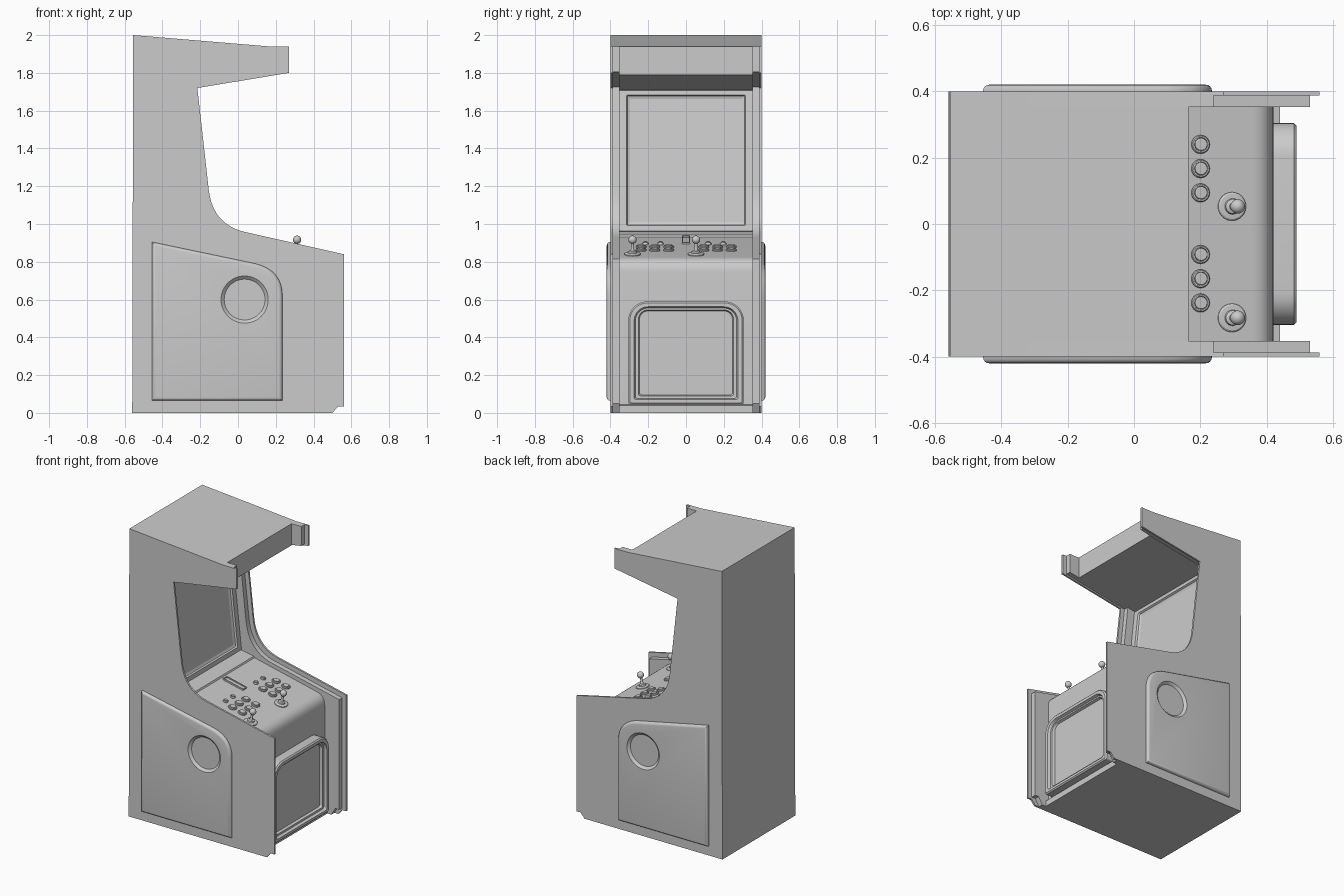
import bpy, bmesh, math
from mathutils import Matrix, Vector

if "Cube" in bpy.data.objects:
    bpy.data.objects.remove(bpy.data.objects["Cube"])

SLOPE = 0.225  # fall of the control deck towards the player


def finish(name, bm):
    bmesh.ops.recalc_face_normals(bm, faces=bm.faces)
    me = bpy.data.meshes.new(name)
    bm.to_mesh(me)
    bm.free()
    ob = bpy.data.objects.new(name, me)
    bpy.context.collection.objects.link(ob)
    return ob


def curve(a, c, b, n=10):
    """Quadratic arc from a to b pulled towards c."""
    return [tuple((1 - t) ** 2 * p + 2 * t * (1 - t) * q + t * t * r
                  for p, q, r in zip(a, c, b)) for t in (i / n for i in range(n + 1))]


def prism(name, pts, y0, y1, bevel=0):
    """Extrude an (x, z) profile from y0 to y1, optionally rounding the y1 rim."""
    bm = bmesh.new()
    a = [bm.verts.new((x, y0, z)) for x, z in pts]
    b = [bm.verts.new((x, y1, z)) for x, z in pts]
    bm.faces.new(a)
    bm.faces.new(b)
    for i in range(len(pts)):
        j = (i + 1) % len(pts)
        bm.faces.new((a[i], a[j], b[j], b[i]))
    if bevel:
        rim = set(b)
        edges = [e for e in bm.edges if all(v in rim for v in e.verts)]
        bmesh.ops.recalc_face_normals(bm, faces=bm.faces)
        bmesh.ops.bevel(bm, geom=edges, offset=bevel, segments=4, profile=0.5, affect='EDGES')
    return finish(name, bm)


def skin(name, loops, mat):
    """Bridge matching loops of points and cap both ends."""
    bm = bmesh.new()
    rows = [[bm.verts.new(mat @ Vector(p)) for p in loop] for loop in loops]
    n = len(rows[0])
    for r, s in zip(rows, rows[1:]):
        for i in range(n):
            j = (i + 1) % n
            bm.faces.new((r[i], r[j], s[j], s[i]))
    bm.faces.new(rows[0])
    bm.faces.new(rows[-1])
    return finish(name, bm)


def panel_loop(half, v0, v1, rt, rb, w):
    """Rectangle with rounded top (rt) and bottom (rb) corners at height w."""
    out = []
    for su, v, sv, r, a0 in ((1, v0, 1, rb, 270), (1, v1, -1, rt, 0),
                             (-1, v1, -1, rt, 90), (-1, v0, 1, rb, 180)):
        for k in range(9):
            a = math.radians(a0 + k * 11.25)
            out.append((su * (half - r) + r * math.cos(a), v + sv * r + r * math.sin(a), w))
    return out


def lathe(name, profile, mat, n=24):
    loops = [[(r * math.cos(2 * math.pi * i / n), r * math.sin(2 * math.pi * i / n), h)
              for i in range(n)] for r, h in profile]
    return skin(name, loops, mat)


def deck(x, y):
    """Placement on the sloped control deck."""
    return (Matrix.Translation((x, y, 0.905 - SLOPE * x))
            @ Matrix.Rotation(math.atan(SLOPE), 4, 'Y'))


# Cabinet core: deck, screen backing and hood in one profile
core = [(-0.56, 0), (0.44, 0), (0.44, 0.04), (0.42, 0.045)]
core += curve((0.42, 0.74), (0.42, 0.81), (0.36, 0.824), 8)
core += [(-0.12, 0.932), (-0.125, 0.942), (-0.24, 0.962), (-0.32, 1.71),
         (-0.215, 1.728), (0.165, 1.79), (0.165, 1.94), (-0.555, 2.0)]
prism("cabinet_core", core, -0.353, 0.353)

# Side panels: thick inner layer and thin outer layer
outer = [(-0.56, 0), (0.50, 0), (0.53, 0.035), (0.56, 0.035), (0.56, 0.84)]
outer += curve((0.04, 0.957), (-0.133, 0.995), (-0.155, 1.18))
outer += [(-0.215, 1.72), (0.27, 1.80), (0.27, 1.94), (0.165, 1.94), (-0.555, 2.0)]
inner = [(-0.56, 0), (0.47, 0), (0.50, 0.05), (0.53, 0.05), (0.53, 0.815)]
inner += curve((0.03, 0.927), (-0.165, 0.96), (-0.187, 1.18))
inner += [(-0.245, 1.725), (0.24, 1.805), (0.24, 1.94), (0.165, 1.94), (-0.555, 2.0)]
pod = [(-0.455, 0.065), (0.235, 0.065)]
pod += curve((0.235, 0.62), (0.235, 0.765), (0.07, 0.795), 12) + [(-0.455, 0.905)]
for s, side in ((-1, "left"), (1, "right")):
    prism("side_inner_" + side, inner, s * 0.353, s * 0.387)
    prism("side_outer_" + side, outer, s * 0.387, s * 0.40)
    # Raised side pod with a dished round recess
    ob = prism("side_pod_" + side, pod, s * 0.39, s * 0.42, 0.018)
    cut = lathe("recess_cutter", [(0.108, 0.405), (0.110, 0.407), (0.125, 0.4201), (0.125, 0.45)],
                Matrix.Translation((0.035, 0, 0.6)) @ Matrix.Rotation(-s * math.pi / 2, 4, 'X'), 48)
    cut.hide_render = True
    mod = ob.modifiers.new("recess", 'BOOLEAN')
    mod.operation, mod.object = 'DIFFERENCE', cut
    bpy.context.view_layer.objects.active = ob
    bpy.ops.object.modifier_apply(modifier="recess")
    bpy.data.objects.remove(cut)

# Service door on the front
door_mat = Matrix(((0, 0, 1, 0), (1, 0, 0, 0), (0, 1, 0, 0), (0, 0, 0, 1)))
skin("service_door", [panel_loop(*p) for p in (
    (0.305, 0.045, 0.59, 0.10, 0.012, 0.40), (0.305, 0.045, 0.59, 0.10, 0.012, 0.482),
    (0.297, 0.053, 0.582, 0.092, 0.012, 0.49), (0.275, 0.07, 0.562, 0.075, 0.012, 0.49),
    (0.268, 0.077, 0.555, 0.068, 0.012, 0.472), (0.252, 0.09, 0.545, 0.05, 0.012, 0.472),
    (0.246, 0.096, 0.539, 0.044, 0.012, 0.455))], door_mat)

# Screen surround with a recessed screen
up = Vector((-0.08, 0, 0.748)).normalized()
out = Vector((up.z, 0, -up.x))
screen_mat = Matrix(((0, up.x, out.x, -0.24), (1, 0, 0, 0), (0, up.z, out.z, 0.96), (0, 0, 0, 1)))
skin("screen_surround", [panel_loop(h, a, b, 0.006, 0.006, w) for h, a, b, w in (
    (0.353, 0, 0.75, -0.01), (0.353, 0, 0.75, 0.02), (0.315, 0.03, 0.725, 0.02),
    (0.310, 0.035, 0.72, 0.008), (0.295, 0.05, 0.705, 0.0))], screen_mat)

# Buttons: two rows of three per player, plus two small ones
ring = [(0.028, -0.005), (0.028, 0.006), (0.025, 0.009), (0.021, 0.009), (0.020, 0.005),
        (0.019, 0.005), (0.019, 0.013), (0.016, 0.015)]
small = [(0.6 * r, h) for r, h in ring]
for p, yc in enumerate((-0.165, 0.167), 1):
    for i, dy in enumerate((-0.073, 0, 0.073), 1):
        for row, x in (("front", 0.2), ("back", 0.125)):
            lathe(f"button_{row}_{p}_{i}", ring, deck(x, yc + dy))
    for i, dy in enumerate((-0.05, 0.03), 1):
        lathe(f"small_button_{p}_{i}", small, deck(0.055, yc + dy), 16)

# Joysticks: dust washer, shaft and ball
stick = [(0.043, -0.005), (0.043, 0.005), (0.038, 0.009), (0.024, 0.010), (0.022, 0.018),
         (0.012, 0.022), (0.008, 0.03), (0.008, 0.06)]
stick += [(0.022 * math.sin(math.radians(a)), 0.08 - 0.022 * math.cos(math.radians(a)))
          for a in range(30, 180, 15)] + [(0.002, 0.102)]
for p, y in enumerate((-0.283, 0.053), 1):
    lathe(f"joystick_{p}", stick, deck(0.295, y))

# Narrow raised tray in the middle of the deck
skin("deck_tray", [panel_loop(h, -v, v, 0.006, 0.006, w) for h, v, w in (
    (0.022, 0.08, -0.005), (0.022, 0.08, 0.010), (0.016, 0.074, 0.010), (0.016, 0.074, 0.003))],
    deck(-0.025, 0) @ Matrix.Rotation(math.pi / 2, 4, 'Z'))

# Smooth the curved areas, keep real edges sharp
bpy.ops.object.select_all(action='SELECT')
bpy.context.view_layer.objects.active = bpy.data.objects["cabinet_core"]
bpy.ops.object.shade_smooth_by_angle(angle=math.radians(30))
